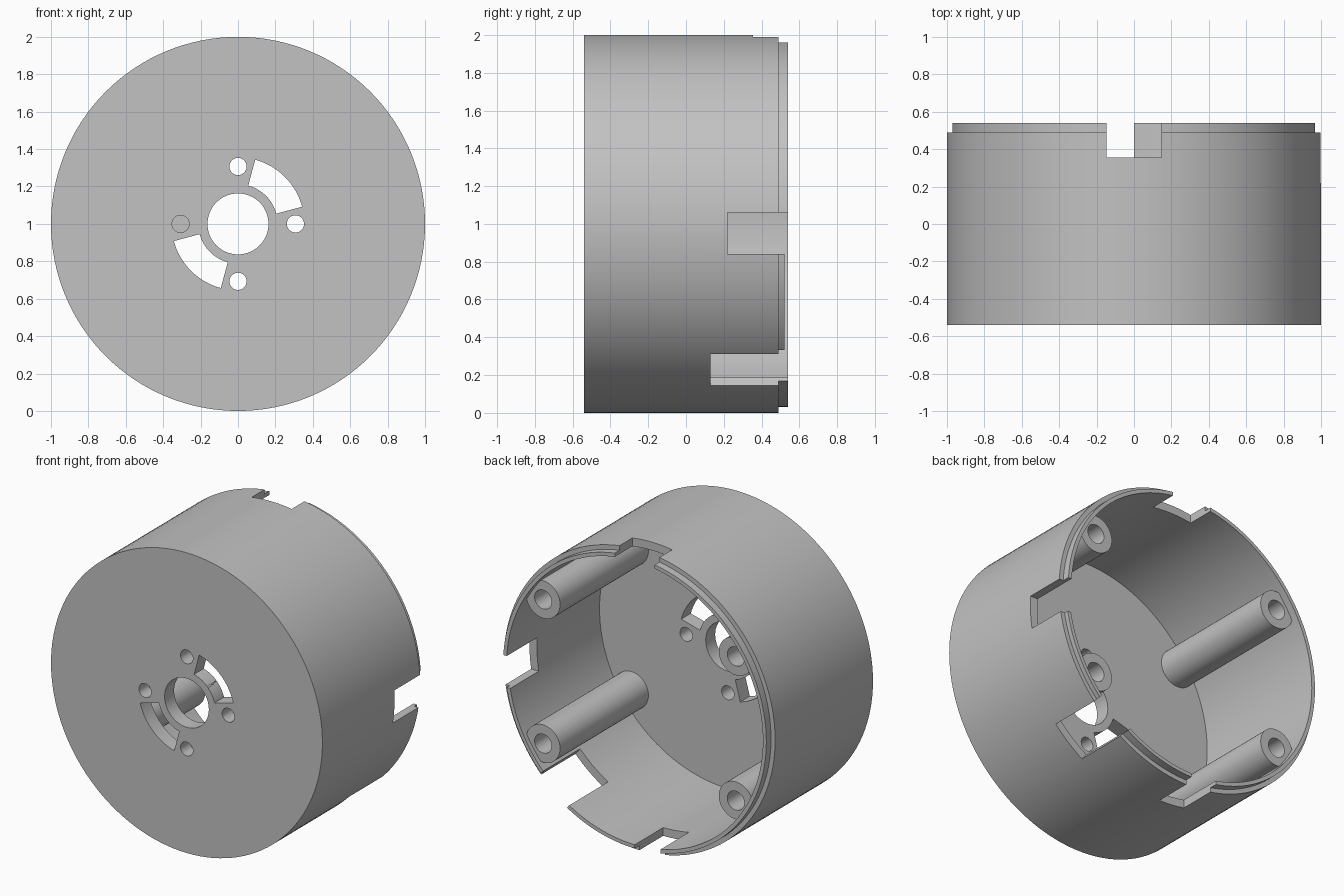
import bpy, bmesh
from math import sin, cos, radians, pi
from mathutils import Vector, Matrix

if "Cube" in bpy.data.objects:
    bpy.data.objects.remove(bpy.data.objects["Cube"], do_unlink=True)

AXIS = Vector((0, 0, 1))      # centre of the round housing
FRONT, FLOOR, STEP, RIM = -0.54, -0.44, 0.49, 0.54
OUTER, LIP, INNER = 1.0, 0.97, 0.945

grey = bpy.data.materials.new("plain grey")
grey.use_nodes = True
grey.diffuse_color = (0.54, 0.54, 0.54, 1)
grey.node_tree.nodes["Principled BSDF"].inputs["Base Color"].default_value = grey.diffuse_color


def make_object(name, bm):
    bmesh.ops.recalc_face_normals(bm, faces=bm.faces)
    mesh = bpy.data.meshes.new(name)
    bm.to_mesh(mesh)
    bm.free()
    obj = bpy.data.objects.new(name, mesh)
    bpy.context.collection.objects.link(obj)
    return obj


def prism(name, outline, y0, y1):
    """Extrude an (x, z) outline, measured from the axis, along y."""
    bm = bmesh.new()
    face = bm.faces.new([bm.verts.new((x, y0, AXIS.z + z)) for x, z in outline])
    moved = bmesh.ops.extrude_face_region(bm, geom=[face])["geom"]
    bmesh.ops.translate(bm, vec=(0, y1 - y0, 0),
                        verts=[g for g in moved if isinstance(g, bmesh.types.BMVert)])
    return make_object(name, bm)


def arc(r, start, end, n):
    steps = [radians(start + (end - start) * i / n) for i in range(n + 1)]
    return [(r * cos(a), r * sin(a)) for a in steps]


def circle(x, z, r, n=40):
    return [(x + px, z + pz) for px, pz in arc(r, 0, 360, n)[:-1]]


def rect(x0, x1, z0, z1):
    return [(x0, z0), (x1, z0), (x1, z1), (x0, z1)]


def boolean(obj, tool, operation="DIFFERENCE"):
    mod = obj.modifiers.new("cut", "BOOLEAN")
    mod.operation, mod.solver, mod.object = operation, "EXACT", tool
    tool.hide_render = True
    bpy.context.view_layer.objects.active = obj
    bpy.ops.object.modifier_apply(modifier=mod.name)
    bpy.data.objects.remove(tool, do_unlink=True)


def finish(obj):
    obj.data.materials.clear()
    obj.data.materials.append(grey)
    bpy.ops.object.select_all(action="DESELECT")
    obj.select_set(True)
    bpy.context.view_layer.objects.active = obj
    bpy.ops.object.shade_smooth_by_angle(angle=radians(30))


# Cup-shaped housing with a stepped lip, turned around the y axis
profile = [(0, FRONT), (OUTER, FRONT), (OUTER, STEP), (LIP, STEP),
           (LIP, RIM), (INNER, RIM), (INNER, FLOOR), (0, FLOOR)]
bm = bmesh.new()
verts = [bm.verts.new((r, y, AXIS.z)) for r, y in profile]
edges = [bm.edges.new(pair) for pair in zip(verts, verts[1:])]
bmesh.ops.spin(bm, geom=verts + edges, cent=AXIS, axis=(0, 1, 0),
               angle=2 * pi, steps=128, use_duplicate=False)
bmesh.ops.remove_doubles(bm, verts=bm.verts, dist=0.0005)
housing = make_object("housing", bm)

# Shaft hole, four screw holes and two curved slots through the front plate
cuts = [(circle(0, 0, 0.163, 64), FRONT - 0.1, FLOOR + 0.1)]
for x, z in ((1, 0), (-1, 0), (0, 1), (0, -1)):
    cuts.append((circle(0.307 * x, 0.307 * z, 0.046, 32), FRONT - 0.1, FLOOR + 0.1))
for start in (15, 195):
    slot = arc(0.355, start, start + 60, 20) + arc(0.212, start + 60, start, 20)
    cuts.append((slot, FRONT - 0.1, FLOOR + 0.1))

# Notches in the rim: top, left side, bottom, and the low lip on the left
cuts.append((rect(-0.147, 0.147, 0.8, 1.1), 0.355, 0.7))
cuts.append((rect(0.8, 1.1, -0.16, 0.06), 0.22, 0.7))
cuts.append((rect(-0.19, 0.0, -1.1, -0.8), 0.24, 0.7))
cuts.append((rect(0.6, 1.1, -0.7, -0.1), 0.52, 0.7))

# Wide slanted notch at the lower left
turn = Matrix.Rotation(radians(-51.2), 2)
wide = [turn @ Vector(p) for p in rect(0.85, 1.1, -0.132, 0.132)]
cuts.append((wide, 0.13, 0.7))

for outline, y0, y1 in cuts:
    boolean(housing, prism("cutter", outline, y0, y1))
finish(housing)

# Four hollow screw posts, trimmed to stay inside the wall
for side, x in (("left", 0.71), ("right", -0.71)):
    for level, z in (("upper", 0.48), ("lower", -0.48)):
        post = prism(f"{level}_{side}_screw_post", circle(x, z, 0.125, 48), FLOOR - 0.03, STEP)
        boolean(post, prism("trim", circle(0, 0, 0.96, 128), FRONT, RIM), "INTERSECT")
        boolean(post, prism("bore", circle(x, z, 0.063, 32), FLOOR + 0.05, RIM))
        finish(post)
